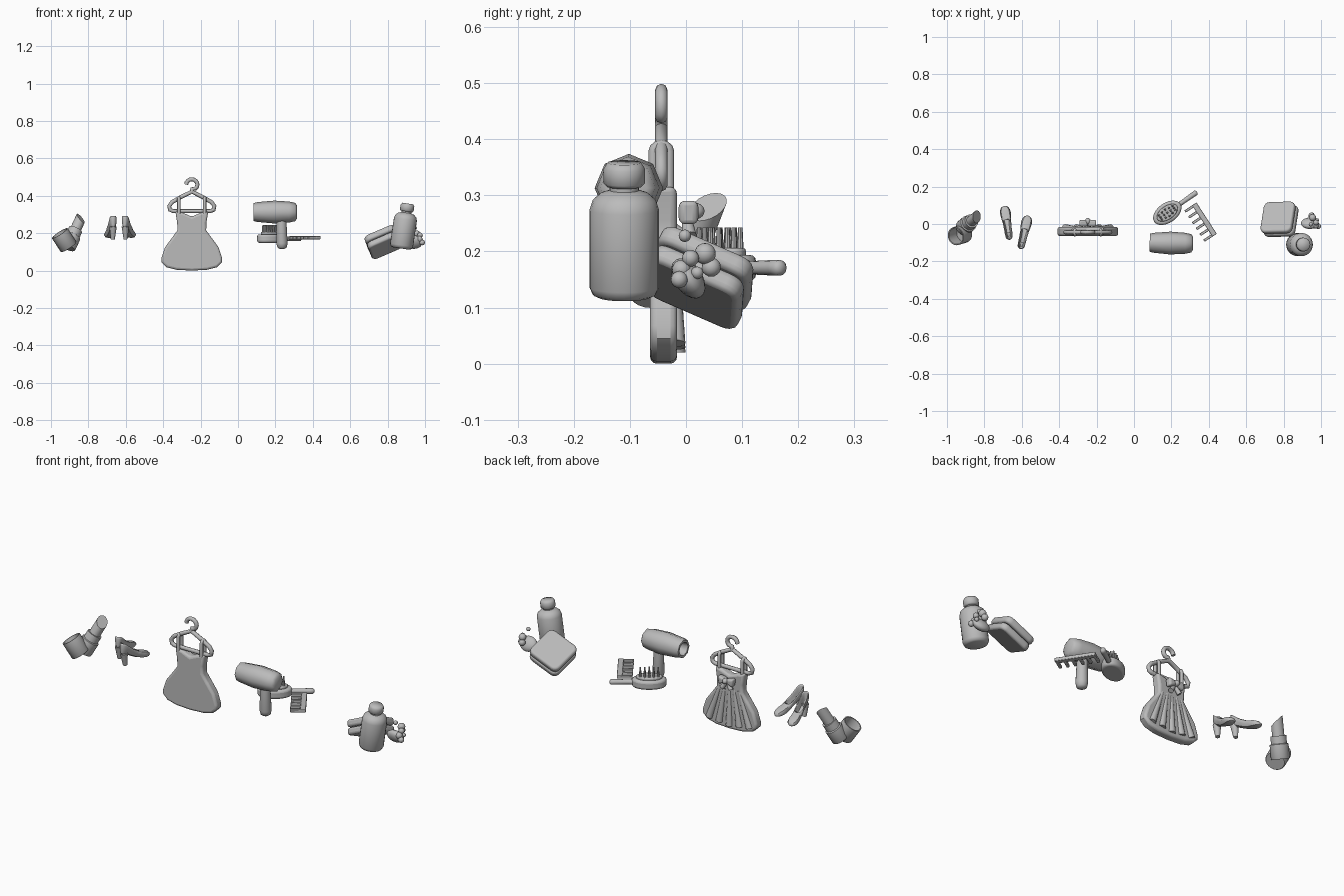
import bpy, bmesh, math
from mathutils import Vector, Matrix

old = bpy.data.objects.get("Cube")
if old:
    bpy.data.objects.remove(old, do_unlink=True)

grey = bpy.data.materials.new("plain_grey")
grey.use_nodes = True
GREY = (0.5, 0.5, 0.5, 1)
grey.diffuse_color = GREY
grey.node_tree.nodes["Principled BSDF"].inputs["Base Color"].default_value = GREY


def finish(name, bm, matrix=None, bevel=0, segments=3, angle=40):
    bmesh.ops.recalc_face_normals(bm, faces=bm.faces)
    mesh = bpy.data.meshes.new(name)
    bm.to_mesh(mesh)
    bm.free()
    mesh.materials.append(grey)
    ob = bpy.data.objects.new(name, mesh)
    bpy.context.collection.objects.link(ob)
    if matrix:
        ob.matrix_world = matrix
    if bevel:
        mod = ob.modifiers.new("round", "BEVEL")
        mod.width, mod.segments = bevel, segments
        mod.limit_method, mod.angle_limit = "ANGLE", math.radians(45)
    bpy.ops.object.select_all(action="DESELECT")
    ob.select_set(True)
    bpy.context.view_layer.objects.active = ob
    bpy.ops.object.shade_smooth_by_angle(angle=math.radians(angle))
    return ob


def along(a, b):
    a, b = Vector(a), Vector(b)
    return Matrix.Translation(a) @ (b - a).to_track_quat("Z", "Y").to_matrix().to_4x4()


def skin(bm, rings, cap=True):
    rings = [[bm.verts.new(p) for p in ring] for ring in rings]
    n = len(rings[0])
    for r, s in zip(rings, rings[1:]):
        for i in range(n):
            bm.faces.new((r[i], r[(i + 1) % n], s[(i + 1) % n], s[i]))
    if cap:
        bm.faces.new(rings[0])
        bm.faces.new(rings[-1])


def lathe(name, profile, a, b, n=20, angle=40):
    """Turn (radius, height) pairs around the axis from a towards b."""
    bm = bmesh.new()
    skin(bm, [[(r * math.cos(2 * math.pi * i / n), r * math.sin(2 * math.pi * i / n), h)
               for i in range(n)] for r, h in profile])
    return finish(name, bm, along(a, b), angle=angle)


def rod(name, a, b, r1, r2=None, n=12):
    return lathe(name, [(r1, 0), (r2 or r1, (Vector(b) - Vector(a)).length)], a, b, n)


def slab(name, outline, depth, matrix, bevel, segments=3):
    """Extrude a local xy outline upward and round it."""
    bm = bmesh.new()
    skin(bm, [[(x, y, z) for x, y in outline] for z in (0, depth)])
    return finish(name, bm, matrix, bevel, segments)


def ball(name, centre, size, rot=None):
    bm = bmesh.new()
    bmesh.ops.create_uvsphere(bm, u_segments=16, v_segments=10, radius=1)
    m = Matrix.Translation(centre) @ (rot or Matrix()) @ Matrix.Diagonal((*size, 1))
    return finish(name, bm, m, angle=80)


def tube(name, points, radius, closed=False):
    cu = bpy.data.curves.new(name, "CURVE")
    cu.dimensions, cu.bevel_depth, cu.bevel_resolution, cu.use_fill_caps = "3D", radius, 2, True
    sp = cu.splines.new("POLY")
    sp.points.add(len(points) - 1)
    for p, co in zip(sp.points, points):
        p.co = (*co, 1)
    sp.use_cyclic_u, sp.use_smooth = closed, True
    cu.materials.append(grey)
    ob = bpy.data.objects.new(name, cu)
    bpy.context.collection.objects.link(ob)


# Lipstick case, bullet and open cap
base, top = (-0.912, -0.02, 0.125), (-0.836, 0.043, 0.29)
lathe("lipstick_case", [(0.043, 0), (0.045, 0.004), (0.045, 0.07), (0.038, 0.073), (0.038, 0.11)], base, top)
bullet = lathe("lipstick_bullet", [(0.029, 0.1), (0.029, 0.18)], base, top)
for v in bullet.data.vertices:
    if v.co.z > 0.15:
        v.co.z += v.co.x * 0.8
lathe("lipstick_cap", [(0.046, 0), (0.05, 0.005), (0.05, 0.09), (0.044, 0.09), (0.044, 0.01)],
      (-0.905, -0.05, 0.125), (-0.957, -0.066, 0.206))


# High heeled shoes: stations are (y, half width, sole height, rim height)
STATIONS = [(-0.092, 0.008, 0.225, 0.295), (-0.08, 0.021, 0.225, 0.295), (-0.055, 0.023, 0.22, 0.275),
            (-0.02, 0.022, 0.2, 0.245), (0.02, 0.029, 0.18, 0.225), (0.055, 0.038, 0.172, 0.215),
            (0.08, 0.03, 0.172, 0.205), (0.094, 0.012, 0.175, 0.19)]


def shoe(name, x, y, turn):
    m = Matrix.Translation((x, y, 0)) @ Matrix.Rotation(math.radians(turn), 4, "Z")
    bm = bmesh.new()
    rim, sole = [], []
    for side in (-1, 1):
        rim.append([bm.verts.new((side * w, yy, t)) for yy, w, b, t in STATIONS])
        sole.append([bm.verts.new((side * w * 0.8, yy, b)) for yy, w, b, t in STATIONS])
    for i in range(len(STATIONS) - 1):
        bm.faces.new((sole[0][i], sole[0][i + 1], sole[1][i + 1], sole[1][i]))
        for s in (0, 1):
            bm.faces.new((sole[s][i], sole[s][i + 1], rim[s][i + 1], rim[s][i]))
        if i >= 4:
            bm.faces.new((rim[0][i], rim[0][i + 1], rim[1][i + 1], rim[1][i]))
    for i in (0, -1):
        bm.faces.new((sole[0][i], sole[1][i], rim[1][i], rim[0][i]))
    ob = finish(name + "_upper", bm, m, angle=60)
    mod = ob.modifiers.new("thickness", "SOLIDIFY")
    mod.thickness = 0.008
    mod = ob.modifiers.new("smooth", "SUBSURF")
    mod.levels = mod.render_levels = 1
    rod(name + "_heel", m @ Vector((0, -0.07, 0.235)), m @ Vector((0, -0.062, 0.168)), 0.02, 0.011)


shoe("right_shoe", -0.679, 0.005, 9)
shoe("left_shoe", -0.587, -0.046, -13)

# Dress: a rounded silhouette standing up, with pleats and a bow behind
CX, CY = -0.247, -0.044
half = [(0.08, 0.004), (0.135, 0.018), (0.162, 0.045), (0.162, 0.068), (0.143, 0.125), (0.106, 0.175),
        (0.077, 0.215), (0.078, 0.255), (0.088, 0.318), (0.045, 0.308)]
outline = [(0, 0)] + half + [(0, 0.288)] + [(-x, z) for x, z in reversed(half)]
upright = Matrix.Translation((CX, -0.016, 0)) @ Matrix.Rotation(math.pi / 2, 4, "X")
slab("dress", outline, 0.048, upright, 0.012)
for i in range(-2, 3):
    hem = 0.02 + 0.008 * abs(i)
    rod("skirt_pleat", (CX + i * 0.028, -0.024, 0.22), (CX + i * 0.06, -0.021, hem), 0.01, 0.02)
for s in (-1, 1):
    slab("bow_loop", [(0, -0.01), (s * 0.042, -0.026), (s * 0.046, 0.02), (0, 0.01)], 0.035,
         Matrix.Translation((CX, 0.022, 0.272)) @ Matrix.Rotation(math.pi / 2, 4, "X"), 0.01)
    rod("bow_tail", (CX, 0, 0.268), (CX + s * 0.026, 0.006, 0.228), 0.008, 0.013)
    # Shoulder strap looped over the hanger
    x = CX + s * 0.069
    loop = [(x, CY + 0.014 * math.cos(a), 0.378 + 0.012 * math.sin(a))
            for a in [math.pi * k / 6 for k in range(7)]]
    tube("dress_strap", [(x, CY + 0.014, 0.305)] + loop + [(x, CY - 0.014, 0.305)], 0.009)
ball("bow_knot", (CX, 0.015, 0.272), (0.015, 0.018, 0.015))

# Hanger frame and hook
arm = [(0.06, 0.392), (0.105, 0.366), (0.121, 0.345), (0.117, 0.325), (0.1, 0.318)]
frame = [(0, 0.422)] + arm + [(-x, z) for x, z in reversed(arm)]
tube("hanger_frame", [(CX + x, CY, z) for x, z in frame], 0.011, True)
hook = [(0, 0.42), (0.002, 0.436)]
for k in range(11):
    a = math.radians(-50 + 23 * k)
    hook.append((0.03 * math.cos(a), 0.46 + 0.028 * math.sin(a)))
tube("hanger_hook", [(CX + x, CY, z) for x, z in hook], 0.011)

# Hair dryer
lathe("dryer_barrel", [(0.03, 0.04), (0.036, 0), (0.048, 0), (0.053, 0.02), (0.061, 0.11), (0.056, 0.19),
                       (0.049, 0.222), (0.034, 0.232)], (0.084, -0.1, 0.313), (0.32, -0.104, 0.313), 8, 50)
lathe("dryer_handle", [(0.012, 0), (0.025, 0.008), (0.03, 0.03), (0.026, 0.15)],
      (0.236, -0.1, 0.116), (0.232, -0.1, 0.3), 16, 60)

# Hair brush, laid flat
brush = Matrix.Translation((0.178, 0.06, 0.148)) @ Matrix.Rotation(math.radians(35), 4, "Z")


def oval(a, b, n=24):
    return [(a * math.cos(2 * math.pi * i / n), b * math.sin(2 * math.pi * i / n)) for i in range(n)]


slab("brush_head", oval(0.085, 0.053), 0.046, brush, 0.012)
slab("brush_pad", oval(0.064, 0.036), 0.016, brush @ Matrix.Translation((0, 0, 0.042)), 0.005)
for i in range(-2, 3):
    for j in (-1, 0, 1):
        p = Vector((i * 0.022, j * 0.02 * (1 - abs(i) * 0.15), 0.055))
        rod("brush_bristle", brush @ p, brush @ (p + Vector((0, 0, 0.04))), 0.006, 0.004, 8)
lathe("brush_handle", [(0.014, 0), (0.012, 0.03), (0.014, 0.1), (0.014, 0.118), (0.007, 0.124)],
      brush @ Vector((0.07, 0, 0.023)), brush @ Vector((0.2, 0, 0.023)), 12, 60)

# Comb, laid flat
comb = Matrix.Translation((0.365, 0.016, 0.167)) @ Matrix.Rotation(math.radians(-57), 4, "Z")


def bar(name, x0, x1, y0, y1, depth, matrix):
    slab(name, [(x0, y0), (x1, y0), (x1, y1), (x0, y1)], depth, matrix, 0.003, 2)


bar("comb_spine", -0.1, 0.1, 0, 0.028, 0.018, comb)
for i in range(6):
    x = -0.1 + i * 0.0372
    bar("comb_tooth", x, x + 0.014, -0.05, 0.004, 0.016, comb)

# Bottle and its cap
foot, tip = (0.872, -0.11, 0.118), (0.908, -0.11, 0.36)
lathe("bottle", [(0.045, 0), (0.056, 0.005), (0.062, 0.018), (0.062, 0.158), (0.056, 0.176), (0.042, 0.188),
                 (0.026, 0.193), (0.026, 0.21)], foot, tip, 24, 50)
lathe("bottle_cap", [(0.031, 0.2), (0.037, 0.206), (0.037, 0.232), (0.03, 0.243)], foot, tip, 20, 60)

# Closed compact, tilted to the rear
compact = Matrix.Translation((0.778, 0.025, 0.153)) @ Vector((-0.37, 0.42, 0.83)).to_track_quat("Z", "Y").to_matrix().to_4x4()
compact = compact @ Matrix.Rotation(math.radians(45), 4, "Z")
for name, z in (("compact_base", -0.038), ("compact_lid", 0.002)):
    square = []
    for k in range(4):
        for j in range(5):
            a = math.radians(90 * k + 22.5 * j)
            c = math.radians(45 + 90 * k)
            square.append((0.084 * math.cos(c) + 0.03 * math.cos(a), 0.084 * math.sin(c) + 0.03 * math.sin(a)))
    slab(name, square, 0.036, compact @ Matrix.Translation((0, 0, z)), 0.011)

# Beaded hair clip
ball("clip_body", (0.94, 0.004, 0.152), (0.048, 0.025, 0.04), Matrix.Rotation(0.6, 4, "X"))
beads = [(0.97, -0.008, 0.168, 0.017), (0.955, 0.034, 0.196, 0.019), (0.973, 0.008, 0.188, 0.015),
         (0.978, 0.02, 0.162, 0.011), (0.95, 0.045, 0.172, 0.017), (0.945, -0.002, 0.228, 0.011),
         (0.985, -0.012, 0.15, 0.015)]
for x, y, z, r in beads:
    ball("clip_bead", (x, y, z), (r, r, r))
